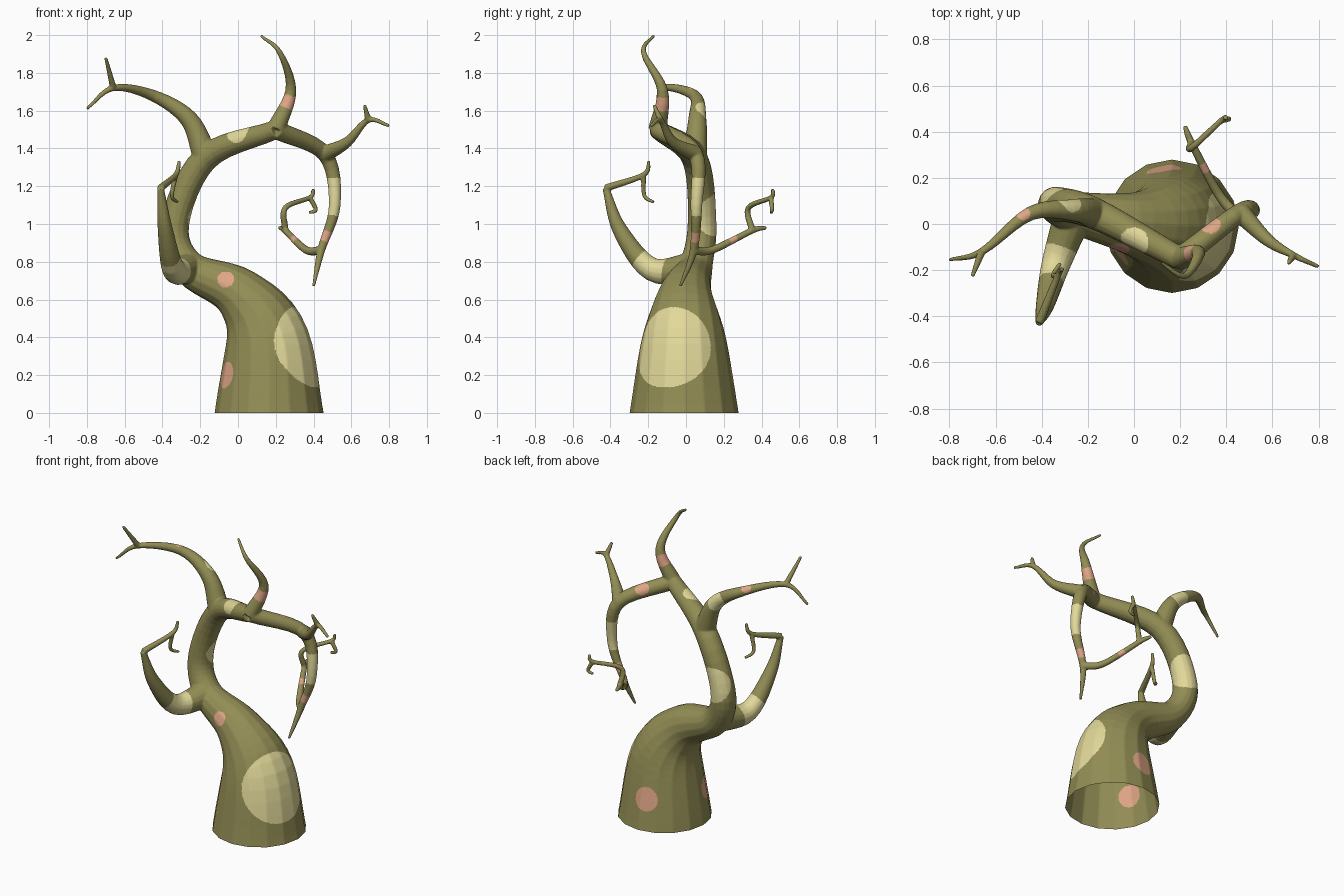
import bpy, bmesh, math
from mathutils import Vector

if "Cube" in bpy.data.objects:
    bpy.data.objects.remove(bpy.data.objects["Cube"])

SIDES = 16
STEPS = 6
bm = bmesh.new()


def material(name, rgb):
    m = bpy.data.materials.new(name)
    m.diffuse_color = (*rgb, 1)
    m.use_nodes = True
    m.node_tree.nodes["Principled BSDF"].inputs["Base Color"].default_value = m.diffuse_color
    return m


def spline(pts):
    """Catmull-Rom through points that carry x, y, z and radius."""
    p = [Vector(q) for q in pts]
    p = [2 * p[0] - p[1]] + p + [2 * p[-1] - p[-2]]
    out = []
    for i in range(1, len(p) - 2):
        a, b, c, d = p[i - 1:i + 3]
        for s in range(STEPS):
            t = s / STEPS
            out.append(0.5 * (2 * b + (c - a) * t + (2 * a - 5 * b + 4 * c - d) * t * t
                              + (3 * b - a - 3 * c + d) * t ** 3))
    return out + [p[-2]]


def sweep(path):
    """Closed tube along a path."""
    pos = [q.to_3d() for q in path]
    side = Vector((0, 1, 0))
    rings = []
    for i, q in enumerate(pos):
        tan = (pos[min(i + 1, len(pos) - 1)] - pos[max(i - 1, 0)]).normalized()
        side = (side - tan * side.dot(tan)).normalized()
        up = tan.cross(side)
        angles = [2 * math.pi * k / SIDES for k in range(SIDES)]
        rings.append([bm.verts.new(q + (side * math.cos(a) + up * math.sin(a)) * path[i][3])
                      for a in angles])
    for r0, r1 in zip(rings, rings[1:]):
        for k in range(SIDES):
            j = (k + 1) % SIDES
            bm.faces.new((r0[k], r0[j], r1[j], r1[k]))
    bm.faces.new(rings[0][::-1])
    bm.faces.new(rings[-1])
    return path


def at(path, u):
    """Position on a limb, u counted in its path points."""
    return path[round(u * STEPS)].to_3d()


def limb(parent, u, pts, thick=.018, tip=.009, power=1):
    """Grow a tapering limb out of its parent."""
    pts = [at(parent, u)] + [Vector(p) for p in pts]
    n = len(pts) - 1
    return sweep(spline([(*p, tip + (thick - tip) * (1 - i / n) ** power)
                         for i, p in enumerate(pts)]))


# trunk, arching over to the right
trunk = sweep(spline([(.165, -.01, -.03, .294), (.15, -.01, .4, .222), (0, 0, .635, .14),
                      (-.26, .05, .77, .091), (-.335, .085, 1, .077), (-.17, .045, 1.35, .069),
                      (.2, -.15, 1.5, .05)]))
# main limbs
bough = limb(trunk, 6, [(.46, .05, 1.37), (.512, .055, 1.1), (.44, .04, .86), (.4, -.03, .67)],
             .05, .008, .85)
left = limb(trunk, 5, [(-.26, .06, 1.555), (-.45, .045, 1.68), (-.66, -.12, 1.72), (-.8, -.155, 1.61)],
            .068, .008, 1.4)
crown = limb(trunk, 6, [(.28, -.125, 1.71), (.22, -.225, 1.91), (.12, -.17, 1.997)], .05, .008, 1.7)
outer = limb(bough, 1, [(.58, -.07, 1.435), (.69, -.135, 1.55), (.8, -.185, 1.52)], .045, .009, 1.6)
low = limb(trunk, 3, [(-.34, -.18, .76), (-.385, -.35, .97), (-.41, -.425, 1.19)], .085, .018)
# curl and twigs
curl = limb(bough, 3, [(.36, .14, .863), (.25, .35, .965), (.22, .425, .98)], .024, .01, .7)
hook = limb(curl, 2, [(.25, .33, 1.085), (.38, .45, 1.14), (.4, .46, 1.185)], .018, .01)
limb(hook, 2, [(.412, .455, 1.075), (.375, .45, 1.06)], .014)
limb(left, 3, [(-.7, -.225, 1.88)])
limb(outer, 2, [(.67, -.17, 1.63)])
twig = limb(low, 3, [(-.33, -.225, 1.26), (-.31, -.195, 1.335)], .02)
limb(twig, 1, [(-.35, -.22, 1.15), (-.32, -.17, 1.115)], .014)

# bark patches: material, centre, radius
patches = [
    (1, (.36, -.09, .35), .222), (1, (-.3, .15, 1.05), .115),
    (1, (-.29, .095, 1.585), .062), (1, (0, -.08, 1.49), .065),
    (1, at(low, 1), .105), (1, at(bough, 1.8), .105),
    (2, (.13, .24, .2), .077), (2, (-.06, -.115, .2), .072), (2, (-.065, -.11, .71), .046),
    (2, (.33, 0, 1.475), .045), (2, (-.48, .045, 1.71), .03),
    (2, at(crown, .6), .05), (2, at(bough, 2.65), .037), (2, at(curl, 1.5), .028)]

# fuse the tubes into one skin
bmesh.ops.recalc_face_normals(bm, faces=bm.faces)
rough = bpy.data.meshes.new("limbs")
bm.to_mesh(rough)
bm.free()
rough_obj = bpy.data.objects.new("limbs", rough)
bpy.context.collection.objects.link(rough_obj)
fuse = rough_obj.modifiers.new("fuse", 'REMESH')
fuse.mode = 'VOXEL'
fuse.voxel_size = 0.0058
relax = rough_obj.modifiers.new("relax", 'SMOOTH')
relax.factor = 0.5
relax.iterations = 4
graph = bpy.context.evaluated_depsgraph_get()
mesh = bpy.data.meshes.new_from_object(rough_obj.evaluated_get(graph))
bpy.data.objects.remove(rough_obj)

# open the base at ground level, then colour the bark
mesh.materials.clear()
for m in (material("olive bark", (.29, .268, .09)), material("cream patch", (.76, .69, .32)),
          material("pink spot", (.74, .38, .24))):
    mesh.materials.append(m)
bm = bmesh.new()
bm.from_mesh(mesh)
bmesh.ops.bisect_plane(bm, geom=bm.verts[:] + bm.edges[:] + bm.faces[:],
                       plane_co=(0, 0, 0), plane_no=(0, 0, 1), clear_inner=True)
spots = [(i, Vector(c), r * r) for i, c, r in patches]
for f in bm.faces:
    f.smooth = True
    f.material_index = 0
    mid = f.calc_center_median()
    for index, centre, r2 in spots:
        if (mid - centre).length_squared < r2:
            f.material_index = index
bm.to_mesh(mesh)
bm.free()
tree = bpy.data.objects.new("twisted_tree", mesh)
bpy.context.collection.objects.link(tree)
